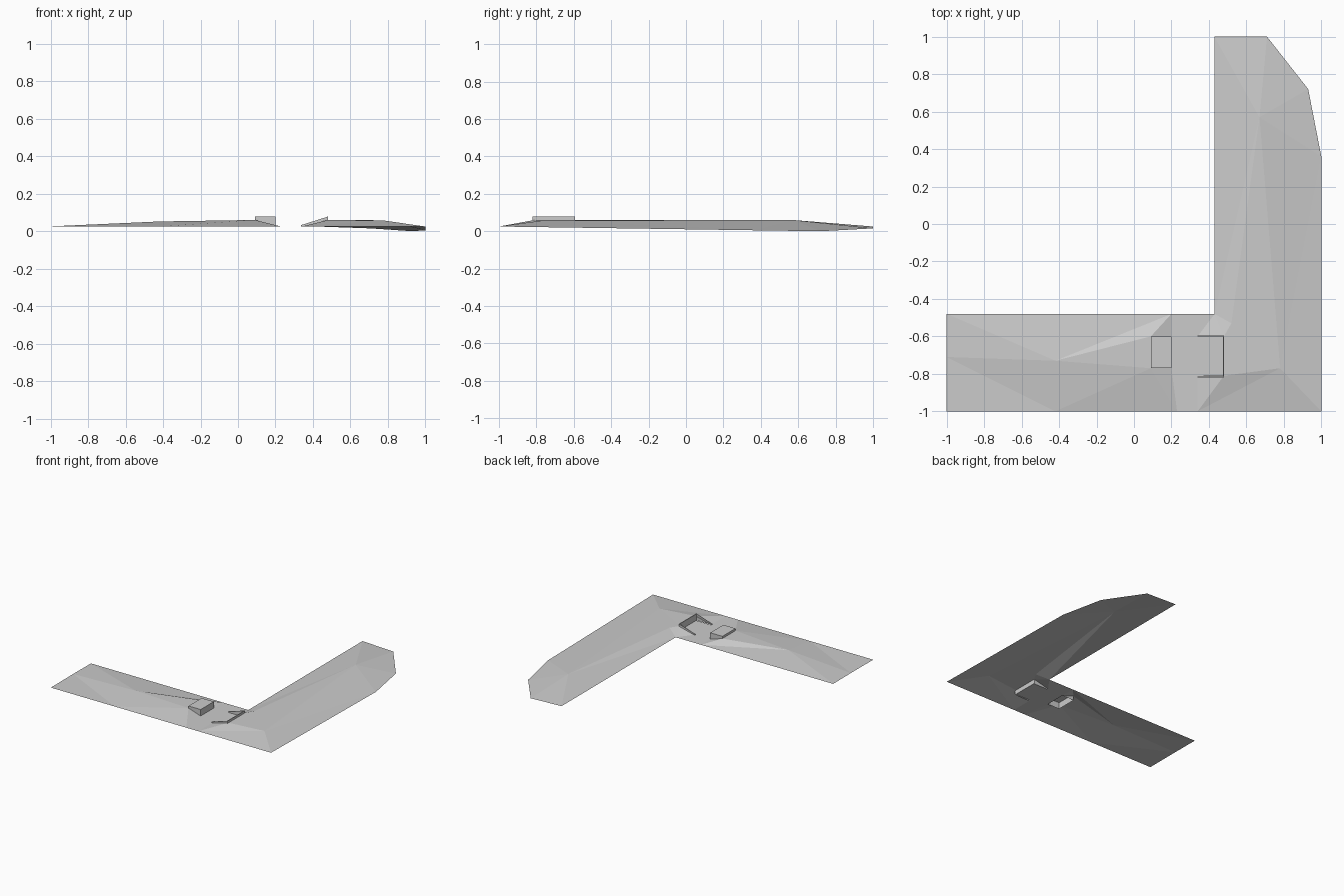
import bpy, bmesh
from mathutils import Vector
from mathutils.geometry import delaunay_2d_cdt

if "Cube" in bpy.data.objects:
    bpy.data.objects.remove(bpy.data.objects["Cube"])

grey = bpy.data.materials.new("warm_grey")
grey.diffuse_color = (0.6, 0.6, 0.6, 1)
grey.use_nodes = True
grey.node_tree.nodes["Principled BSDF"].inputs["Base Color"].default_value = grey.diffuse_color


def make_object(name, verts, faces):
    mesh = bpy.data.meshes.new(name)
    mesh.from_pydata(verts, [], faces)
    mesh.materials.append(grey)
    obj = bpy.data.objects.new(name, mesh)
    bpy.context.collection.objects.link(obj)
    return obj


def wall(name, x0, x1, y0, y1, top0, top1, base=0.025):
    """Upright block whose top slopes from top0 at x0 to top1 at x1."""
    plan = [(x0, y0, top0), (x1, y0, top1), (x1, y1, top1), (x0, y1, top0)]
    verts = [(x, y, base) for x, y, _ in plan] + plan
    faces = [(i, (i + 1) % 4, (i + 1) % 4 + 4, i + 4) for i in range(4)]
    return make_object(name, verts, faces + [(4, 5, 6, 7)])


# Terrain: outline of the L, then hilltops and the corners of two openings
outline = [(-1, -1, .025), (-1, -.71, .026), (-1, -.48, .025), (.2, -.48, .025),
           (.43, -.48, .025), (.43, 1, .025), (.71, 1, .015), (.93, .72, 0),
           (1, .36, .005), (1, -1, .025), (.34, -1, .025), (.23, -1, .025),
           (-.42, -1, .025)]
inner = [(-.42, -.73, .052),
         (.09, -.6, .06), (.2, -.6, .025), (.2, -.77, .025), (.09, -.77, .06),
         (.34, -.6, .025), (.48, -.6, .06), (.48, -.81, .06), (.34, -.81, .025),
         (.52, -.53, .06), (.78, -.77, .057), (.67, .57, .06)]
points = outline + inner
n = len(outline)
edges = [(i, (i + 1) % n) for i in range(n)]
edges += [(14, 15), (15, 16), (16, 17), (17, 14), (18, 19), (19, 20), (20, 21), (21, 18)]
# Ridges and valley lines
edges += [(13, 1), (13, 2), (13, 3), (13, 12), (13, 14), (13, 17), (1, 12), (12, 17),
          (17, 11), (16, 11), (14, 3), (15, 3), (18, 4), (19, 22), (22, 4), (21, 10),
          (20, 10), (20, 23), (10, 23), (23, 9), (22, 24), (23, 24), (4, 24),
          (24, 5), (24, 6), (24, 7), (24, 8), (23, 8)]
flat, _, tris, origin, _, _ = delaunay_2d_cdt(
    [Vector(p[:2]) for p in points], edges, [], 0, 1e-5)
verts = [(p.x, p.y, points[o[0]][2] if o else .025) for p, o in zip(flat, origin)]


def is_ground(tri):
    x = sum(verts[i][0] for i in tri) / 3
    y = sum(verts[i][1] for i in tri) / 3
    if x < .43 and y > -.48:                      # notch of the L
        return False
    if (x - .71) / .22 + (y - 1) / .28 > 0 and y > .72 and x > .71:
        if (x - .71) * .28 + (y - 1) * .22 > 0:   # clipped far corner
            return False
    if x > .93 and (x - .93) * .36 + (y - .72) * .07 > 0:
        return False
    shed = .09 < x < .2 and -.77 < y < -.6
    court = .34 < x < .48 and -.81 < y < -.6
    return not (shed or court)


terrain = make_object("terrain", verts, [t for t in tris if is_ground(t)])
bm = bmesh.new()
bm.from_mesh(terrain.data)
for f in bm.faces:
    f.normal_update()
    if f.normal.z < 0:
        f.normal_flip()
bm.to_mesh(terrain.data)
bm.free()

# Small building set into the west slope
wall("building", .09, .2, -.77, -.6, .078, .078)

# Sunken court in the east slope: floor and three retaining walls
make_object("court_floor", [(.34, -.81, .025), (.48, -.81, .025),
                            (.48, -.6, .025), (.34, -.6, .025)], [(0, 1, 2, 3)])
t = .006
wall("court_wall_south", .335, .48, -.82, -.82 + t, .032, .078)
wall("court_wall_north", .335, .48, -.6, -.6 + t, .032, .078)
wall("court_wall_east", .475, .475 + t, -.82, -.6 + t, .078, .078)
